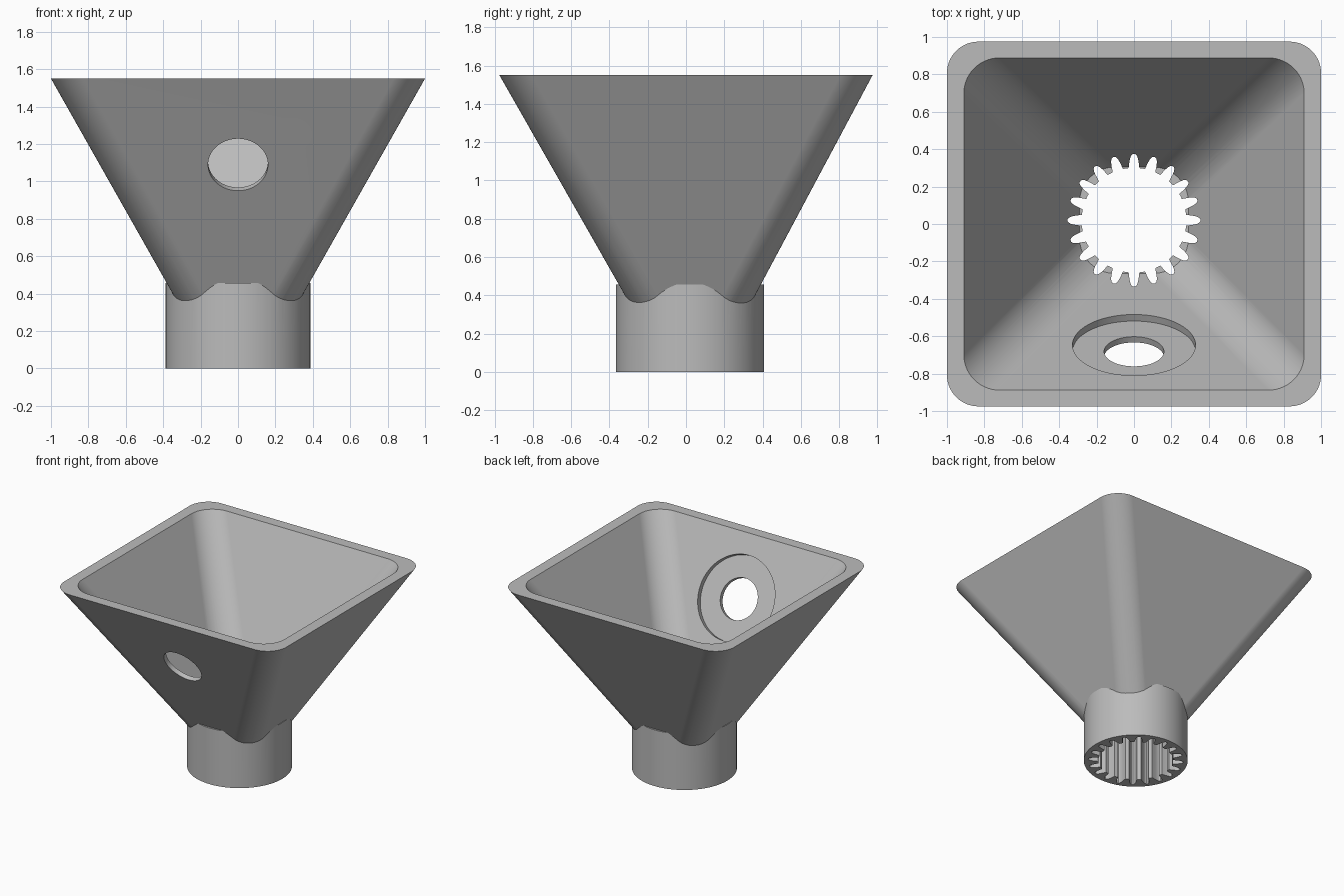
import bpy
import bmesh
from math import sin, cos, pi, radians, atan
from mathutils import Matrix, Vector

cube = bpy.data.objects.get("Cube")
if cube:
    bpy.data.objects.remove(cube, do_unlink=True)

AXIS_Y = 0.02        # the socket sits slightly behind the centre
TOP, COLLAR = 1.55, 0.457
SLOPE_X, SLOPE_Y = 0.566, 0.552

grey = bpy.data.materials.new("plain grey")
grey.use_nodes = True
colour = (0.5, 0.5, 0.5, 1)
grey.diffuse_color = colour
grey.node_tree.nodes["Principled BSDF"].inputs["Base Color"].default_value = colour


def loft(name, rings):
    """Closed solid through matching rings of points."""
    bm = bmesh.new()
    loops = [[bm.verts.new(p) for p in ring] for ring in rings]
    for a, b in zip(loops, loops[1:]):
        for i in range(len(a)):
            j = (i + 1) % len(a)
            bm.faces.new((a[i], a[j], b[j], b[i]))
    bm.faces.new(loops[0][::-1])
    bm.faces.new(loops[-1])
    bmesh.ops.recalc_face_normals(bm, faces=bm.faces)
    mesh = bpy.data.meshes.new(name)
    bm.to_mesh(mesh)
    bm.free()
    mesh.materials.append(grey)
    obj = bpy.data.objects.new(name, mesh)
    bpy.context.collection.objects.link(obj)
    return obj


def rounded_section(hx, hy, r, z, steps=14):
    """Rounded rectangle at height z, drifting back towards the socket axis."""
    yc = AXIS_Y * (TOP - z) / (TOP - COLLAR)
    ring = []
    for k, (sx, sy) in enumerate(((1, 1), (-1, 1), (-1, -1), (1, -1))):
        for s in range(steps + 1):
            a = (k + s / steps) * pi / 2
            ring.append((sx * (hx - r) + r * cos(a),
                         yc + sy * (hy - r) + r * sin(a), z))
    return ring


def funnel(name, hx, hy, r, z0, z1):
    return loft(name, [rounded_section(hx - SLOPE_X * (TOP - z),
                                       hy - SLOPE_Y * (TOP - z), r, z)
                       for z in (z0, z1)])


def cylinder(name, radius, z0, z1, matrix, n=96):
    return loft(name, [[matrix @ Vector((radius * cos(2 * pi * i / n),
                                         radius * sin(2 * pi * i / n), z))
                        for i in range(n)] for z in (z0, z1)])


def gear(name, teeth, z0, z1):
    # Half tooth: radius and half width as a fraction of the pitch
    flank = [(0.28, 0.33), (0.3, 0.28), (0.32, 0.235),
             (0.338, 0.18), (0.35, 0.115), (0.355, 0.05)]
    tooth = [(r, -w) for r, w in flank] + [(r, w) for r, w in reversed(flank)]
    tooth.append((0.28, 0.5))
    pts = []
    for t in range(teeth):
        for r, w in tooth:
            a = (t + w) * 2 * pi / teeth
            pts.append((r * cos(a), AXIS_Y + r * sin(a)))
    return loft(name, [[(x, y, z) for x, y in pts] for z in (z0, z1)])


def boolean(target, other, operation):
    mod = target.modifiers.new("join", 'BOOLEAN')
    mod.operation, mod.object, mod.solver = operation, other, 'EXACT'
    bpy.context.view_layer.objects.active = target
    bpy.ops.object.modifier_apply(modifier=mod.name)
    bpy.data.objects.remove(other, do_unlink=True)


# Outer body: square funnel merged with the round socket
body = funnel("funnel_with_splined_socket", 1.0, 0.975, 0.168, 0.33, TOP)
collar = cylinder("socket_collar", 0.387, 0, COLLAR,
                  Matrix.Translation((0, AXIS_Y, 0)))
boolean(body, collar, 'UNION')

# Hollow interior and the toothed bore
boolean(body, funnel("interior", 0.91, 0.888, 0.19, COLLAR, TOP + 0.1), 'DIFFERENCE')
boolean(body, gear("toothed_bore", 20, -0.1, 0.75), 'DIFFERENCE')

# Side hole with a wide recess inside, square to the front wall
wall_tilt = atan(SLOPE_Y + AXIS_Y / (TOP - COLLAR))
outward = Matrix.Translation((0, -0.647, 1.127)) @ Matrix.Rotation(
    pi / 2 + wall_tilt, 4, 'X')
boolean(body, cylinder("recess", 0.329, -0.1, 0.04, outward), 'DIFFERENCE')
boolean(body, cylinder("side_hole", 0.16, -0.1, 0.3, outward), 'DIFFERENCE')

# Smooth rounds, crisp edges
bpy.ops.object.select_all(action='DESELECT')
body.select_set(True)
bpy.context.view_layer.objects.active = body
bpy.ops.object.shade_smooth_by_angle(angle=radians(20))
normals = body.modifiers.new("even_shading", 'WEIGHTED_NORMAL')
normals.keep_sharp = True
